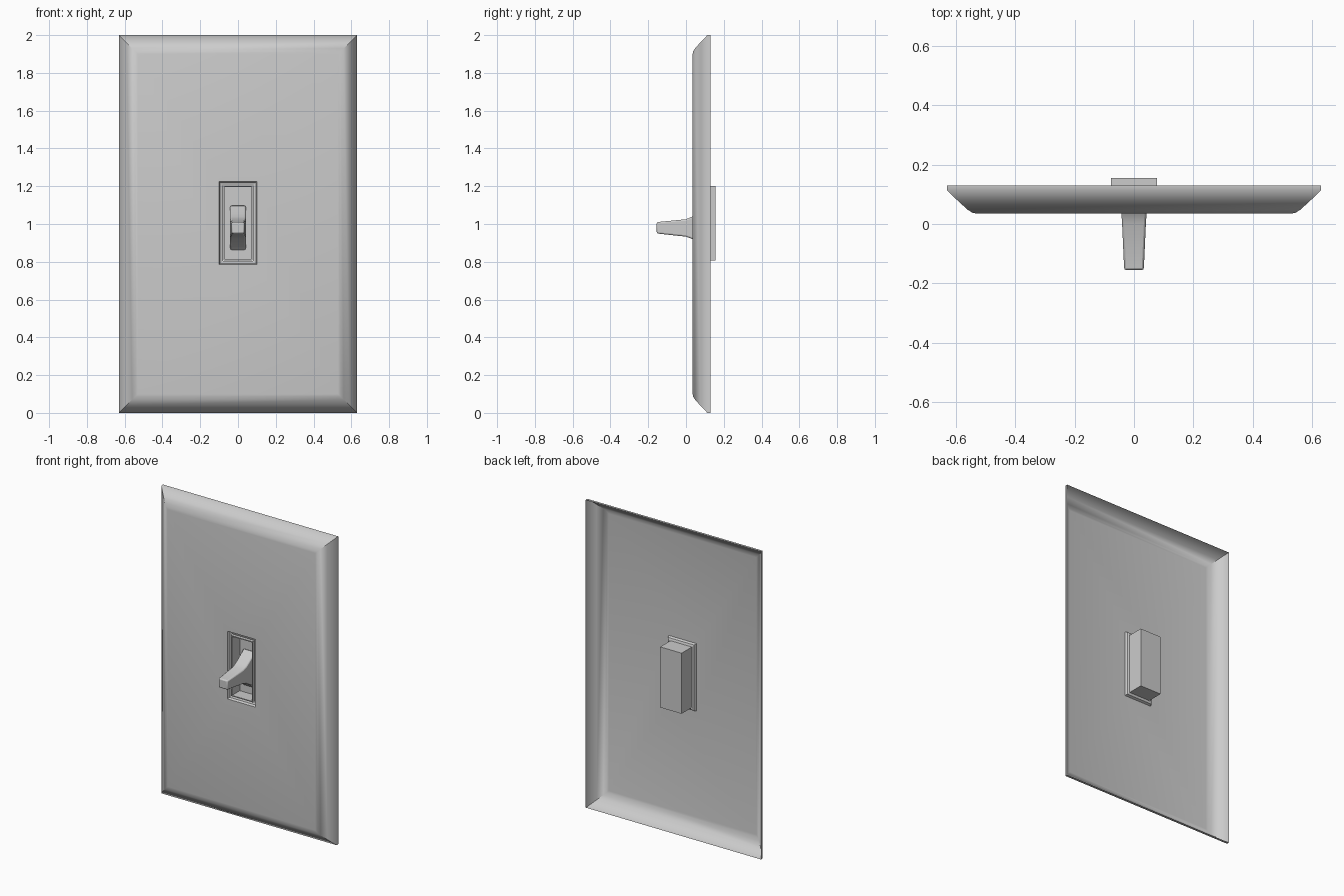
import bpy, bmesh, math

cube = bpy.data.objects.get("Cube")
if cube:
    bpy.data.objects.remove(cube, do_unlink=True)


def make_material(name, value):
    mat = bpy.data.materials.new(name)
    mat.use_nodes = True
    colour = (value, value, value, 1)
    mat.diffuse_color = colour
    mat.node_tree.nodes["Principled BSDF"].inputs["Base Color"].default_value = colour
    return mat


light_grey = make_material("light grey plastic", 0.6)


def loft(name, rings, cap_start=False, cap_end=False, angle=None, inward=False):
    """Join rectangles (y, half width, bottom, top), facing outward or into a cavity."""
    bm = bmesh.new()
    loops = [[bm.verts.new(p) for p in ((-w, y, lo), (w, y, lo), (w, y, hi), (-w, y, hi))]
             for y, w, lo, hi in rings]
    for a, b in zip(loops, loops[1:]):
        for i in range(4):
            j = (i + 1) % 4
            bm.faces.new((a[i], a[j], b[j], b[i]))
    if cap_start:
        bm.faces.new(loops[0][::-1])
    if cap_end:
        bm.faces.new(loops[-1])
    bmesh.ops.recalc_face_normals(bm, faces=bm.faces)
    # Open shells must face the front
    if not (cap_start and cap_end):
        facing = sum(f.normal.y * f.calc_area() for f in bm.faces)
        if facing > 0:
            bmesh.ops.reverse_faces(bm, faces=bm.faces)
    mesh = bpy.data.meshes.new(name)
    bm.to_mesh(mesh)
    bm.free()
    mesh.materials.append(light_grey)
    obj = bpy.data.objects.new(name, mesh)
    bpy.context.collection.objects.link(obj)
    if angle:
        bpy.ops.object.select_all(action='DESELECT')
        obj.select_set(True)
        bpy.context.view_layer.objects.active = obj
        bpy.ops.object.shade_smooth_by_angle(angle=math.radians(angle))
    return obj


def inset_ring(y, inset):
    return (y, 0.63 - inset, inset, 2 - inset)


# Hollow wall plate: thin rim, rounded slope and flat front with an opening
loft("wall_plate", [
    inset_ring(0.13, 0), inset_ring(0.113, 0), inset_ring(0.075, 0.04),
    inset_ring(0.048, 0.07), inset_ring(0.038, 0.086), inset_ring(0.035, 0.1),
    (0.035, 0.1, 0.785, 1.225)], angle=50)

# Recessed lip around the opening
loft("opening_lip", [
    (0.035, 0.1, 0.785, 1.225), (0.05, 0.094, 0.791, 1.219),
    (0.055, 0.08, 0.805, 1.205)])

# Switch housing: closed back, outer walls, front rim and open cavity
loft("switch_housing", [
    (0.155, 0.077, 0.808, 1.202), (0.04, 0.077, 0.808, 1.202),
    (0.04, 0.071, 0.814, 1.196), (0.12, 0.071, 0.814, 1.196)],
    cap_start=True, cap_end=True)

# Toggle lever: flared foot, tapering arm and blunt tip
lever = loft("toggle_lever", [
    (0.118, 0.042, 0.86, 1.1), (0.085, 0.042, 0.89, 1.075),
    (0.055, 0.042, 0.909, 1.054), (0.03, 0.042, 0.922, 1.038),
    (0, 0.04, 0.933, 1.025), (-0.155, 0.033, 0.95, 1.01)],
    cap_start=True, cap_end=True, angle=40)
bevel = lever.modifiers.new("soft_edges", 'BEVEL')
bevel.width = 0.007
bevel.segments = 2
bevel.limit_method = 'ANGLE'
bevel.angle_limit = math.radians(50)
